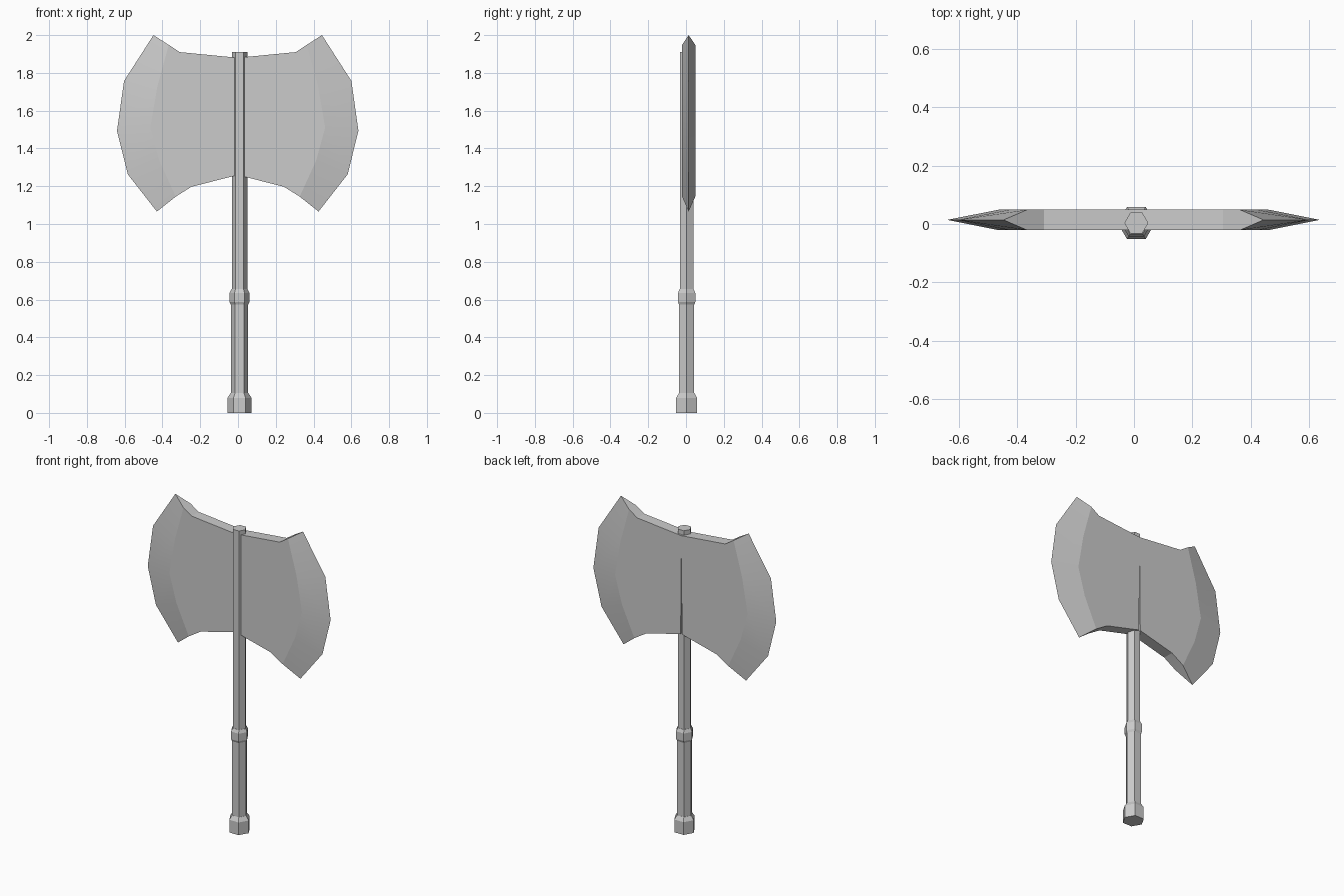
import bpy, bmesh
from math import cos, sin, pi, radians

if "Cube" in bpy.data.objects:
    bpy.data.objects.remove(bpy.data.objects["Cube"])

CX, CY = 0.008, 0.0035          # handle axis
FRONT, BACK, EDGE = -0.021, 0.049, 0.014   # blade depths


def make_object(name, bm):
    bmesh.ops.recalc_face_normals(bm, faces=bm.faces)
    mesh = bpy.data.meshes.new(name)
    bm.to_mesh(mesh)
    bm.free()
    ob = bpy.data.objects.new(name, mesh)
    bpy.context.collection.objects.link(ob)
    return ob


def hex_part(name, profile):
    """Six-sided turned part from (radius, z) pairs."""
    bm = bmesh.new()
    rings = [[bm.verts.new((CX + r * cos(i * pi / 3), CY + r * sin(i * pi / 3), z))
              for i in range(6)] for r, z in profile]
    for a, b in zip(rings, rings[1:]):
        for i in range(6):
            j = (i + 1) % 6
            bm.faces.new((a[i], a[j], b[j], b[i]))
    bm.faces.new(rings[0])
    bm.faces.new(rings[-1])
    return make_object(name, bm)


# Handle parts
hex_part("pommel", [(0.064, 0), (0.064, 0.08), (0.047, 0.105)])
hex_part("grip", [(0.046, 0.09), (0.046, 0.59)])
hex_part("collar", [(0.046, 0.573), (0.053, 0.587), (0.053, 0.635), (0.043, 0.655)])
hex_part("shaft", [(0.041, 0.62), (0.041, 1.91)])

# Blade outlines (x, z), listed from top to bottom
bevel = [(0.365, 1.948), (0.425, 1.73), (0.463, 1.51), (0.415, 1.335), (0.328, 1.145)]
cutting = [(0.446, 2.0), (0.602, 1.757), (0.639, 1.493), (0.582, 1.263), (0.428, 1.066)]
top = [(-0.001, 1.88), (0.307, 1.91)]
bottom = [(0.245, 1.197), (0.005, 1.258)]   # slight gap at the rear seam


def blade(name, side):
    bm = bmesh.new()

    def row(points, y):
        return [bm.verts.new((side * x - 0.0015, y, z)) for x, z in points]

    outline = top + bevel + bottom
    front, back = row(outline, FRONT), row(outline, BACK)
    edge = row(cutting, EDGE)
    bm.faces.new(front)
    bm.faces.new(back)
    n, last = len(outline), len(top) + len(bevel) - 1
    # thick rim around everything except the bevelled side
    for i in list(range(2)) + list(range(last, n)):
        j = (i + 1) % n
        bm.faces.new((front[i], front[j], back[j], back[i]))
    # bevels meeting at the cutting edge
    for flat in (front, back):
        for i in range(len(edge) - 1):
            bm.faces.new((flat[i + 2], flat[i + 3], edge[i + 1], edge[i]))
    bm.faces.new((front[2], back[2], edge[0]))
    bm.faces.new((front[last], back[last], edge[-1]))
    ob = make_object(name, bm)
    bpy.ops.object.select_all(action='DESELECT')
    ob.select_set(True)
    bpy.context.view_layer.objects.active = ob
    bpy.ops.object.shade_smooth_by_angle(angle=radians(8))


blade("blade_right", 1)
blade("blade_left", -1)
